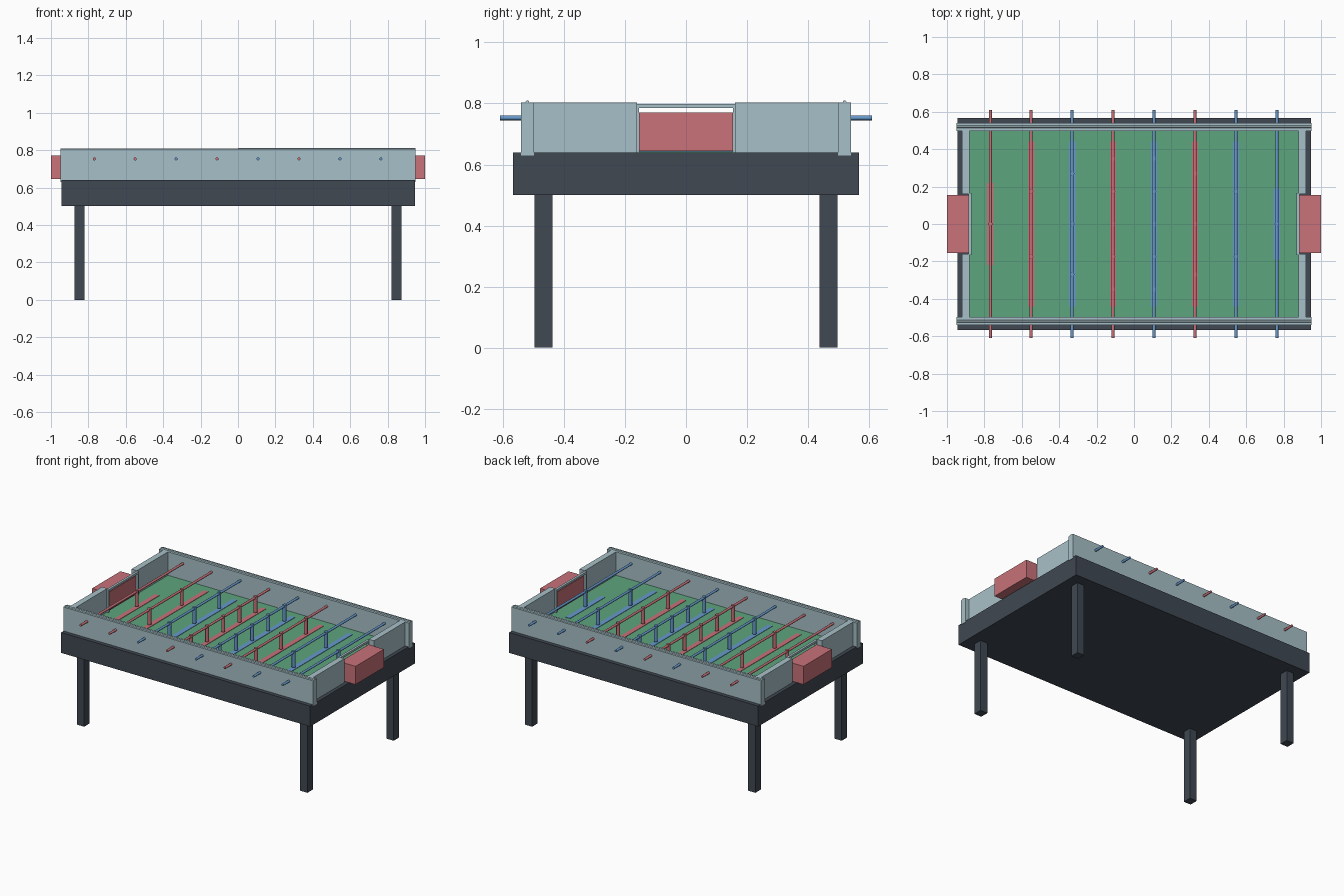
import bpy

if "Cube" in bpy.data.objects:
    bpy.data.objects.remove(bpy.data.objects["Cube"])


def material(name, rgb):
    m = bpy.data.materials.new(name)
    m.diffuse_color = (*rgb, 1)
    m.use_nodes = True
    m.node_tree.nodes["Principled BSDF"].inputs["Base Color"].default_value = m.diffuse_color
    return m


GREY = material("pale blue grey", (0.39, 0.53, 0.58))
DARK = material("charcoal", (0.051, 0.065, 0.084))
GREEN = material("pitch green", (0.107, 0.376, 0.205))
RED = material("soft red", (0.58, 0.17, 0.195))
BLUE = material("soft blue", (0.135, 0.32, 0.61))


def box(name, x, y, z, mat):
    """Box from (min, max) pairs along each axis."""
    bpy.ops.mesh.primitive_cube_add(
        size=1, location=[(a + b) / 2 for a, b in (x, y, z)])
    o = bpy.context.object
    o.name = name
    o.scale = [abs(b - a) for a, b in (x, y, z)]
    bpy.ops.object.transform_apply(location=False, rotation=False, scale=True)
    o.data.materials.append(mat)
    return o


def cylinder(name, radius, length, loc, mat, rot=(0, 0, 0), sides=16):
    bpy.ops.mesh.primitive_cylinder_add(
        vertices=sides, radius=radius, depth=length, location=loc, rotation=rot)
    o = bpy.context.object
    o.name = name
    o.data.materials.append(mat)
    bpy.ops.object.shade_smooth_by_angle()
    return o


def span(a, b, s):
    """Range mirrored to the side given by the sign s."""
    return tuple(sorted((a * s, b * s)))


QUARTER = 1.5707963

# Body and playing surface
box("table_base", (-0.945, 0.945), (-0.567, 0.567), (0.5, 0.64), DARK)
box("pitch", (-0.88, 0.88), (-0.5, 0.5), (0.636, 0.643), GREEN)

for s in (-1, 1):
    # Long side walls with a slim rounded ridge on top
    box("side_wall", (-0.948, 0.948), span(0.498, 0.54, s), (0.63, 0.804), GREY)
    cylinder("wall_ridge", 0.006, 1.896, (0, 0.52 * s, 0.804), GREY,
             (0, QUARTER, 0))
    # Goal box and the frame around its mouth
    box("goal_box", span(0.882, 1.0, s), (-0.154, 0.154), (0.645, 0.77), RED)
    box("goal_crossbar", span(0.868, 0.884, s), (-0.165, 0.165),
        (0.785, 0.799), GREY)
    for t in (-1, 1):
        box("end_wall", span(0.88, 0.92, s), span(0.16, 0.5, t),
            (0.64, 0.804), GREY)
        box("goal_post", span(0.868, 0.884, s), span(0.154, 0.167, t),
            (0.64, 0.799), GREY)
        box("leg", span(0.82, 0.875, s), span(0.438, 0.497, t),
            (0, 0.505), DARK)

# Rods: x, colour, player positions, half length of the stripe on the pitch
ONE, TWO = (0,), (-0.175, 0.175)
THREE, FIVE = (-0.27, 0, 0.27), (-0.35, -0.175, 0, 0.175, 0.35)
RODS = [
    (-0.768, RED, ONE, 0.22), (-0.55, RED, TWO, 0.44),
    (-0.331, BLUE, THREE, 0.44), (-0.112, RED, FIVE, 0.44),
    (0.107, BLUE, FIVE, 0.44), (0.326, RED, THREE, 0.44),
    (0.545, BLUE, TWO, 0.44), (0.764, BLUE, ONE, 0.19),
]
for x, mat, players, half in RODS:
    cylinder("rod", 0.008, 1.22, (x, 0, 0.753), mat, (QUARTER, 0, 0))
    box("range_stripe", (x - 0.017, x + 0.017), (-half, half),
        (0.642, 0.646), mat)
    for y in players:
        cylinder("player", 0.012, 0.11, (x, y, 0.708), mat, sides=12)
